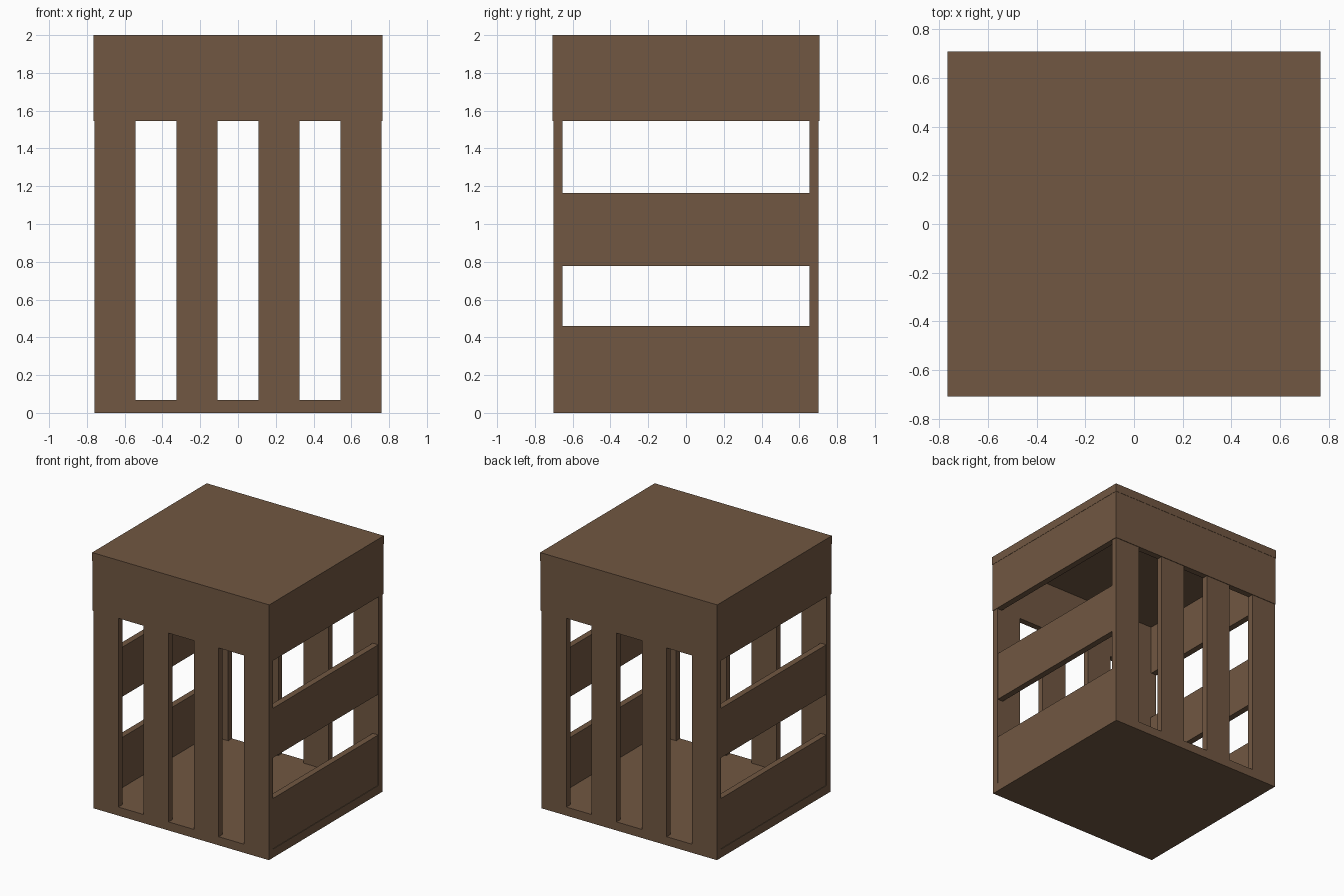
import bpy

if "Cube" in bpy.data.objects:
    bpy.data.objects.remove(bpy.data.objects["Cube"])

wood = bpy.data.materials.new("brown_wood")
wood.diffuse_color = (0.165, 0.096, 0.054, 1)
wood.use_nodes = True
wood.node_tree.nodes["Principled BSDF"].inputs["Base Color"].default_value = wood.diffuse_color


def board(name, x0, x1, y0, y1, z0, z1):
    """Axis-aligned board from its limits."""
    bpy.ops.mesh.primitive_cube_add(size=1, location=((x0 + x1) / 2, (y0 + y1) / 2, (z0 + z1) / 2))
    ob = bpy.context.object
    ob.name = name
    ob.scale = (x1 - x0, y1 - y0, z1 - z0)
    bpy.ops.object.transform_apply(location=False, rotation=False, scale=True)
    ob.data.materials.append(wood)
    return ob


T = 0.048            # board thickness
X, Y = 0.759, 0.702  # body half sizes
BX, BY = 0.764, 0.706  # upper band half sizes

# floor and lid
board("floor_board", -X, X, -Y, Y, 0, 0.067)
board("lid_board", -0.766, 0.766, -0.708, 0.708, 1.935, 2.0)

for s, side in ((-1, "front"), (1, "back")):
    ys = sorted((s * Y, s * (Y - T)))
    # upright slats
    for i in range(4):
        cx = -0.651 + i * 0.434
        board(f"{side}_slat_{i + 1}", cx - 0.108, cx + 0.108, *ys, 0.067, 1.545)
    # upper band
    board(f"{side}_band", -BX, BX, *sorted((s * BY, s * (BY - T))), 1.545, 1.935)

for s, side in ((-1, "left"), (1, "right")):
    # horizontal rails between the corner slats
    xs = sorted((s * (X - 0.004), s * (X - 0.004 - T)))
    for name, z0, z1 in (("lower", 0.067, 0.46), ("middle", 0.778, 1.165)):
        board(f"{side}_{name}_rail", *xs, -(Y - T), Y - T, z0, z1)
    # upper band
    board(f"{side}_band", *sorted((s * BX, s * (BX - T))), -(BY - T), BY - T, 1.545, 1.935)
